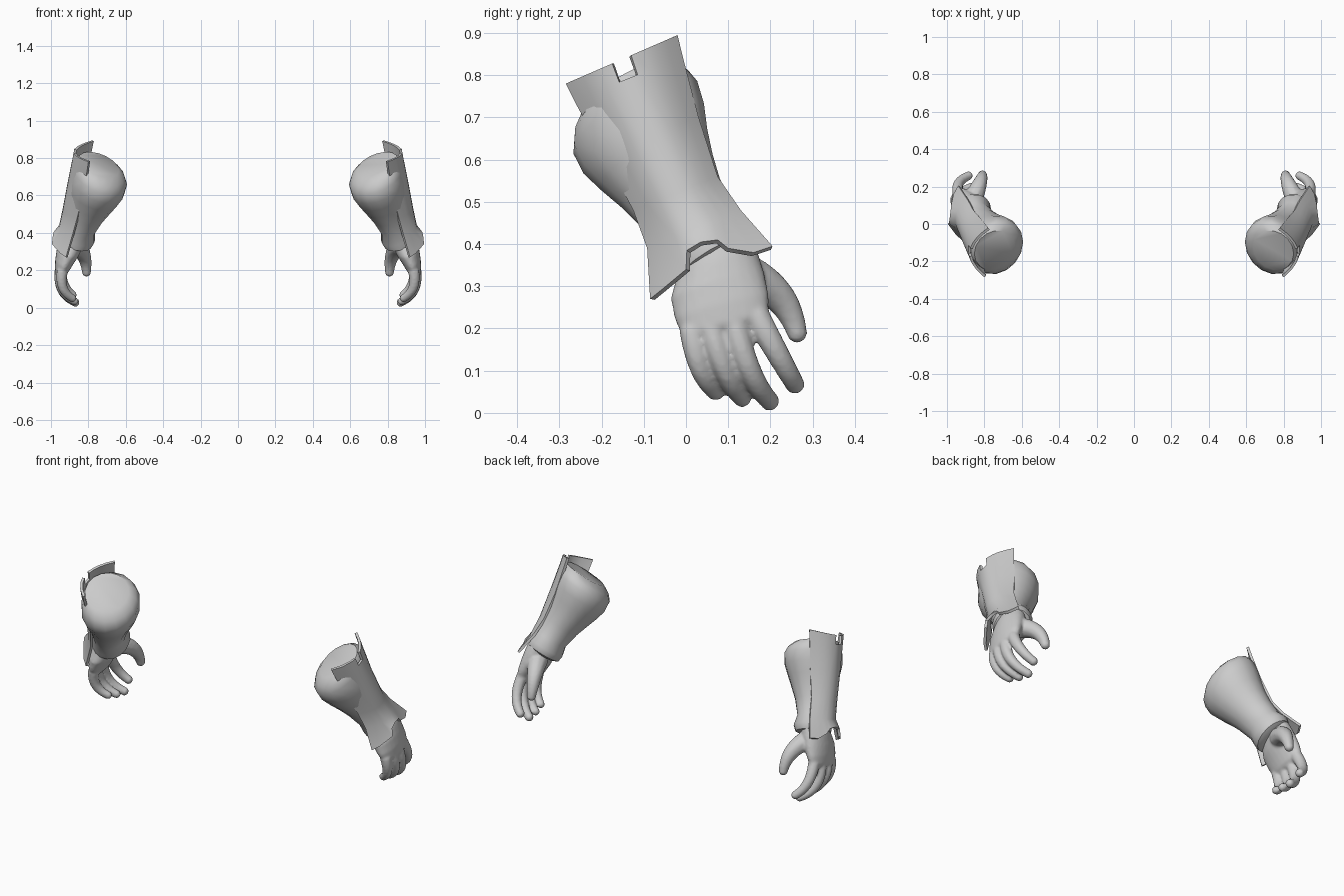
import bpy, bmesh, math
from mathutils import Vector

if "Cube" in bpy.data.objects:
    bpy.data.objects.remove(bpy.data.objects["Cube"])

grey = bpy.data.materials.new("plain_grey")
grey.use_nodes = True
COLOUR = (0.6, 0.6, 0.6, 1)
grey.diffuse_color = COLOUR
grey.node_tree.nodes["Principled BSDF"].inputs["Base Color"].default_value = COLOUR


def loft(bm, rings, axis, segs):
    """Closed tube through (centre, radius across, radius front-to-back) rings."""
    n = Vector(axis).normalized()
    side = (Vector((1, 0, 0)) - n * n.x).normalized()
    back = n.cross(side)
    loops = []
    for centre, ra, rb in rings:
        loop = []
        for i in range(segs):
            a = math.tau * i / segs
            loop.append(bm.verts.new(Vector(centre) + side * ra * math.cos(a) + back * rb * math.sin(a)))
        loops.append(loop)
    for up, low in zip(loops, loops[1:]):
        for i in range(segs):
            j = (i + 1) % segs
            bm.faces.new((up[i], low[i], low[j], up[j]))
    bm.faces.new(loops[0])
    bm.faces.new(loops[-1][::-1])
    bmesh.ops.recalc_face_normals(bm, faces=bm.faces)


def digit(bm, start, middle, tip, r0, r1, steps=16):
    """Tapered rounded finger along a bend through three points."""
    a, m, b = Vector(start), Vector(middle), Vector(tip)
    bend = m * 2 - (a + b) / 2
    for i in range(steps + 1):
        t = i / steps
        p = a * (1 - t) ** 2 + bend * 2 * t * (1 - t) + b * t * t
        ball = bmesh.ops.create_icosphere(bm, subdivisions=2, radius=r0 + (r1 - r0) * t)
        bmesh.ops.translate(bm, verts=ball["verts"], vec=p)


def make_object(name, bm):
    mesh = bpy.data.meshes.new(name)
    bm.to_mesh(mesh)
    bm.free()
    mesh.materials.append(grey)
    obj = bpy.data.objects.new(name, mesh)
    bpy.context.scene.collection.objects.link(obj)
    return obj


def finish(obj, angle):
    """Mirror to the other arm, bake the modifiers and smooth."""
    obj.modifiers.new("mirror", "MIRROR").use_mirror_merge = False
    bpy.ops.object.select_all(action="DESELECT")
    obj.select_set(True)
    bpy.context.view_layer.objects.active = obj
    bpy.ops.object.convert(target="MESH")
    bpy.ops.object.shade_smooth_by_angle(angle=math.radians(angle))


# Forearm sleeves: flat cut at the elbow, muscle bulge, wrist and cuff
bm = bmesh.new()
loft(bm, [
    ((.745, -.14, .765), .115, .12),
    ((.738, -.13, .735), .14, .155),
    ((.735, -.12, .70), .15, .17),
    ((.75, -.1, .65), .15, .165),
    ((.77, -.075, .60), .135, .145),
    ((.79, -.045, .55), .115, .125),
    ((.815, -.015, .50), .1, .11),
    ((.845, .03, .43), .085, .1),
    ((.858, .06, .39), .1, .11),
    ((.868, .07, .36), .092, .105),
    ((.872, .075, .35), .07, .08),
], (-.32, -.48, .82), 16)
finish(make_object("forearm_sleeves", bm), 40)

# Hands: palm, thumb mound and digits fused into one skin
bm = bmesh.new()
loft(bm, [
    ((.875, .075, .40), .065, .08),
    ((.89, .075, .35), .068, .1),
    ((.908, .075, .30), .062, .115),
    ((.928, .085, .25), .05, .115),
    ((.942, .095, .205), .038, .105),
    ((.945, .1, .19), .025, .09),
], (-.2, -.25, .95), 24)
digit(bm, (.94, .015, .19), (.935, .035, .105), (.885, .07, .05), .031, .022)
digit(bm, (.948, .06, .20), (.942, .093, .1), (.875, .133, .035), .031, .023)
digit(bm, (.948, .115, .21), (.942, .152, .1), (.87, .198, .028), .032, .024)
digit(bm, (.94, .17, .225), (.935, .22, .135), (.885, .258, .068), .032, .024)
digit(bm, (.865, .125, .33), (.825, .215, .28), (.81, .263, .19), .055, .025)
hand = make_object("hands", bm)
skin = hand.modifiers.new("skin", "REMESH")
skin.mode = "VOXEL"
skin.voxel_size = .007
soften = hand.modifiers.new("soften", "SMOOTH")
soften.factor = .5
soften.iterations = 4
finish(hand, 80)

# Arm guards: curved outer plate, notched at the top, flared and stepped at the hem
across = [0, .15, .3, .415, .585, .7, .8, .9, 1]
edges = [  # front edge, back edge, outward bulge
    ((.80, -.285, .78), (.78, -.02, .895), .09),
    ((.806, -.265, .74), (.79, -.008, .845), .09),
    ((.825, -.2, .62), (.82, .03, .70), .092),
    ((.86, -.125, .48), (.86, .075, .56), .08),
    ((.885, -.092, .39), (.89, .13, .48), .07),
]
hem = [
    (.92, -.085, .27), (.95, -.06, .29), (.995, 0, .34),
    (.99, .002, .385), (.985, .035, .405), (.98, .075, .41),
    (.978, .1, .39), (.965, .16, .38), (.94, .205, .395),
]
bm = bmesh.new()
rows = []
for front, back, bulge in edges:
    row = []
    for u in across:
        p = Vector(front).lerp(Vector(back), u)
        p.x += bulge * (1 - (2 * u - 1) ** 2)
        row.append(bm.verts.new(p))
    rows.append(row)
rows.append([bm.verts.new(p) for p in hem])
NOTCH = (0, 3)
for r in range(len(rows) - 1):
    for c in range(len(across) - 1):
        if (r, c) != NOTCH:
            bm.faces.new((rows[r][c], rows[r + 1][c], rows[r + 1][c + 1], rows[r][c + 1]))
guard = make_object("arm_guards", bm)
shell = guard.modifiers.new("thickness", "SOLIDIFY")
shell.thickness = .014
shell.offset = -1
finish(guard, 40)
